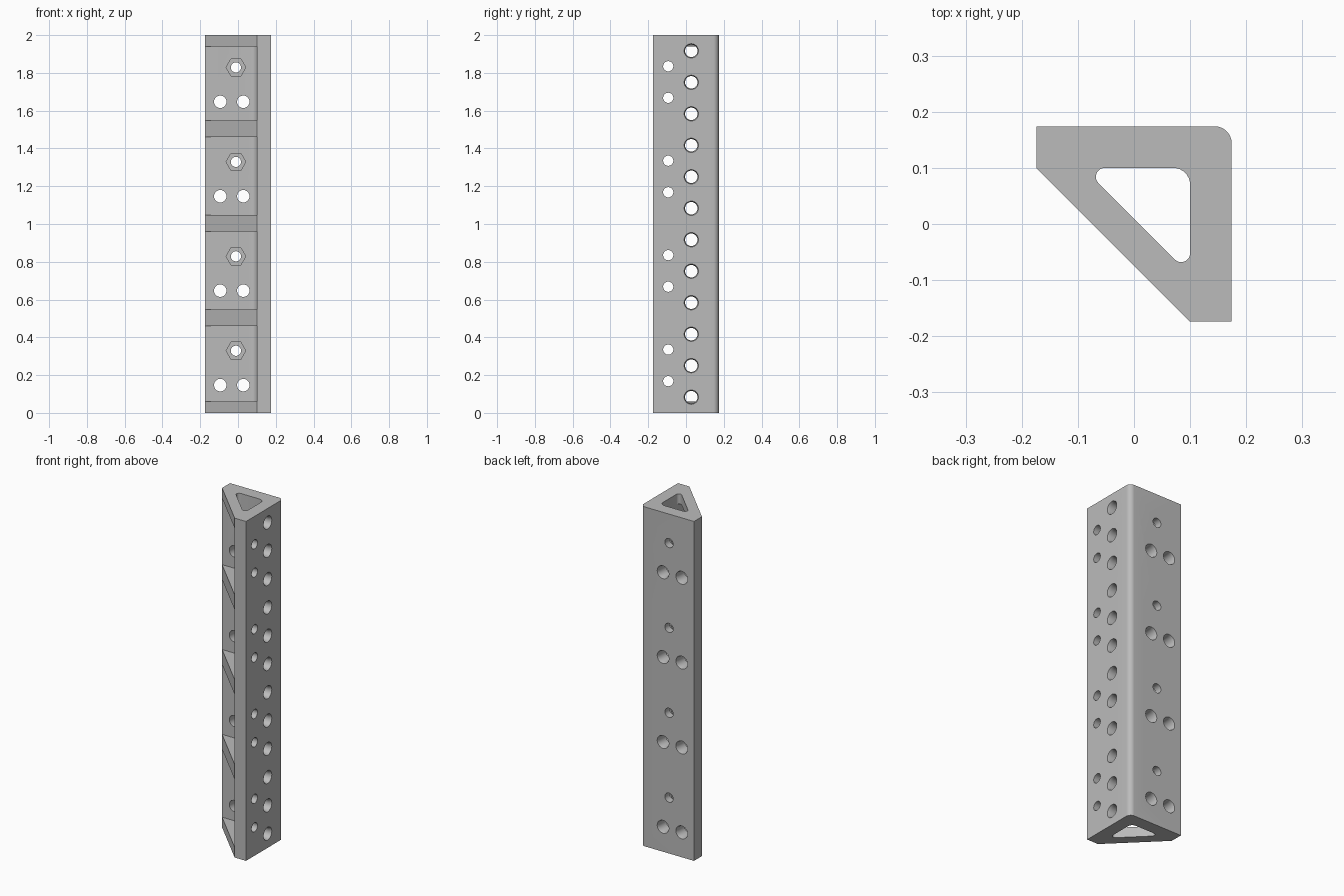
import bpy, bmesh
from math import cos, sin, pi, radians
from mathutils import Matrix, Vector

cube = bpy.data.objects.get("Cube")
if cube:
    bpy.data.objects.remove(cube, do_unlink=True)

OUT, IN, LENGTH = 0.174, 0.1, 2.0

grey = bpy.data.materials.new("mid grey")
grey.use_nodes = True
colour = (0.50, 0.50, 0.50, 1)
grey.diffuse_color = colour
grey.node_tree.nodes["Principled BSDF"].inputs["Base Color"].default_value = colour


def arc(cx, cy, r, start, end, steps=8):
    angles = [radians(start + (end - start) * i / steps) for i in range(steps + 1)]
    return [(cx + r * cos(a), cy + r * sin(a)) for a in angles]


def make_object(name, bm):
    bmesh.ops.recalc_face_normals(bm, faces=bm.faces)
    mesh = bpy.data.meshes.new(name)
    bm.to_mesh(mesh)
    bm.free()
    mesh.materials.append(grey)
    obj = bpy.data.objects.new(name, mesh)
    bpy.context.collection.objects.link(obj)
    return obj


def prism(bm, outline, z0, z1):
    low = [bm.verts.new((x, y, z0)) for x, y in outline]
    high = [bm.verts.new((x, y, z1)) for x, y in outline]
    bm.faces.new(low[::-1])
    bm.faces.new(high)
    for i in range(len(low)):
        j = (i + 1) % len(low)
        bm.faces.new((low[i], low[j], high[j], high[i]))


def lathe(bm, profile, sides, place):
    """Closed turned solid; profile holds (radius, height) pairs."""
    rings = []
    for r, h in profile:
        rings.append([bm.verts.new(place @ Vector((r * cos(2 * pi * i / sides), r * sin(2 * pi * i / sides), h)))
                      for i in range(sides)])
    bm.faces.new(rings[0][::-1])
    bm.faces.new(rings[-1])
    for a, b in zip(rings, rings[1:]):
        for i in range(sides):
            j = (i + 1) % sides
            bm.faces.new((a[i], a[j], b[j], b[i]))


def combine(target, tool, operation):
    tool.hide_render = True
    mod = target.modifiers.new(tool.name, 'BOOLEAN')
    mod.object, mod.operation, mod.solver = tool, operation, 'EXACT'
    bpy.context.view_layer.objects.active = target
    bpy.ops.object.modifier_apply(modifier=mod.name)
    bpy.data.objects.remove(tool, do_unlink=True)


# L-shaped body: rounded outer corner, filleted inner corner
bm = bmesh.new()
prism(bm, [(-OUT, IN), *arc(IN - 0.03, IN - 0.03, 0.03, 90, 0), (IN, -OUT), (OUT, -OUT),
           *arc(OUT - 0.03, OUT - 0.03, 0.03, 0, 90), (-OUT, OUT)], 0, LENGTH)
body = make_object("angle_bracket", bm)

# Diagonal ribs, sunk slightly into both walls
r, d = 0.016, 0.052
sunk = IN + 0.01
rib = [(-OUT, IN), (IN, -OUT), (sunk, -OUT), (sunk, -d), *arc(IN - r, -d, r, 0, -135),
       *arc(-d, IN - r, r, 225, 90), (-d, sunk), (-OUT, sunk)]
bm = bmesh.new()
for i in range(5):
    half = 0.06 if i in (0, 4) else 0.044
    middle = 0.5 * i + 0.004 * (i in (1, 2, 3))
    prism(bm, rib, max(middle - half, 0), min(middle + half, LENGTH))
combine(body, make_object("ribs", bm), 'UNION')

# Holes: axis starts outside each wall and runs inward
wide = [(0.038, 0), (0.038, 0.01), (0.033, 0.025), (0.033, 0.09)]
narrow = [(0.027, 0), (0.027, 0.09)]
bm = bmesh.new()
to_side = Matrix.Rotation(radians(-90), 4, 'Y')
to_back = Matrix.Rotation(radians(90), 4, 'X')


def side_hole(profile, y, z):
    lathe(bm, profile, 32, Matrix.Translation((OUT + 0.01, y, z)) @ to_side)


def back_hole(profile, x, z):
    lathe(bm, profile, 32, Matrix.Translation((x, OUT + 0.01, z)) @ to_back)


for k in range(12):
    side_hole(wide, 0.028, (k + 0.5) / 6)
for bay in range(4):
    z = bay * 0.5
    side_hole(narrow, -0.094, z + 0.168)
    side_hole(narrow, -0.094, z + 0.335)
    back_hole(wide, -0.094, z + 0.147)
    back_hole(wide, 0.028, z + 0.147)
    back_hole(narrow, -0.011, z + 0.329)
combine(body, make_object("hole_cutter", bm), 'DIFFERENCE')

# Hexagonal nut pockets on the inner face of the back wall
bm = bmesh.new()
for bay in range(4):
    place = Matrix.Translation((-0.011, IN + 0.03, bay * 0.5 + 0.329)) @ to_back
    lathe(bm, [(0.052, 0), (0.052, 0.04)], 6, place)
combine(body, make_object("nut_pocket_cutter", bm), 'DIFFERENCE')

# Smooth rounds, sharp edges
body.select_set(True)
bpy.context.view_layer.objects.active = body
bpy.ops.object.shade_smooth_by_angle(angle=radians(30))
